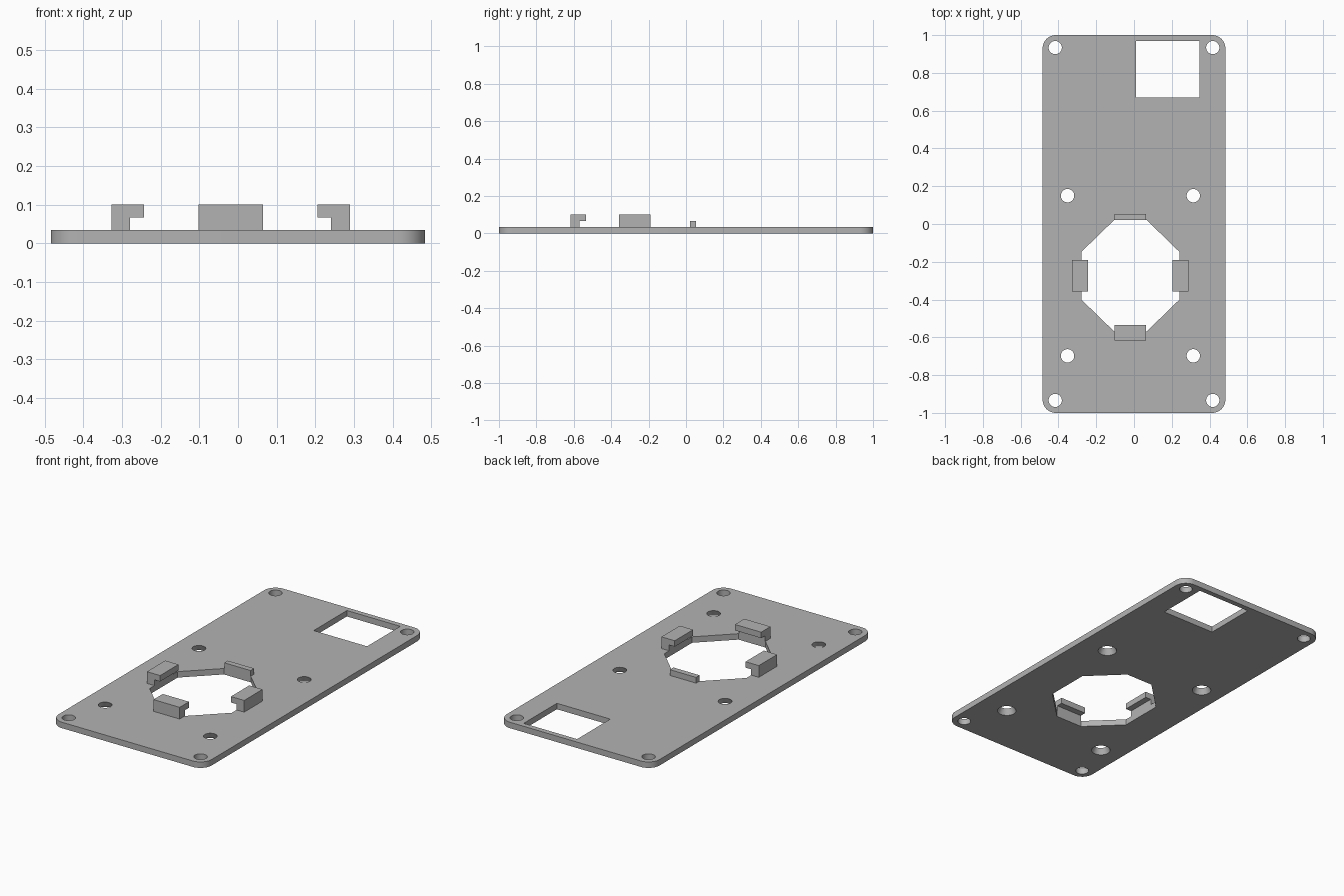
import bpy, bmesh
from math import radians, sin, cos

if "Cube" in bpy.data.objects:
    bpy.data.objects.remove(bpy.data.objects["Cube"], do_unlink=True)

grey = bpy.data.materials.new("plain grey")
grey.use_nodes = True
grey.diffuse_color = (0.45, 0.45, 0.45, 1)
grey.node_tree.nodes["Principled BSDF"].inputs["Base Color"].default_value = grey.diffuse_color

THICK, LEDGE, TOP = 0.034, 0.067, 0.101
HALF_W, HALF_L, CORNER = 0.484, 1.0, 0.07


def loft(name, lower, upper):
    """Closed solid between two matching rings of points."""
    bm = bmesh.new()
    a = [bm.verts.new(p) for p in lower]
    b = [bm.verts.new(p) for p in upper]
    bm.faces.new(a)
    bm.faces.new(b)
    for i in range(len(a)):
        j = (i + 1) % len(a)
        bm.faces.new((a[i], a[j], b[j], b[i]))
    bmesh.ops.recalc_face_normals(bm, faces=bm.faces[:])
    mesh = bpy.data.meshes.new(name)
    bm.to_mesh(mesh)
    bm.free()
    mesh.materials.append(grey)
    obj = bpy.data.objects.new(name, mesh)
    bpy.context.collection.objects.link(obj)
    return obj


def prism(name, outline, z0, z1):
    return loft(name, [(x, y, z0) for x, y in outline], [(x, y, z1) for x, y in outline])


def rect(x0, x1, y0, y1):
    return [(x0, y0), (x1, y0), (x1, y1), (x0, y1)]


def ring(x, y, r, z, n=32):
    return [(x + r * cos(radians(360 * i / n)), y + r * sin(radians(360 * i / n)), z) for i in range(n)]


# Base plate with rounded corners
outline = []
for k, (sx, sy) in enumerate([(1, 1), (-1, 1), (-1, -1), (1, -1)]):
    for i in range(13):
        a = radians(90 * k + 7.5 * i)
        outline.append((sx * (HALF_W - CORNER) + CORNER * cos(a),
                        sy * (HALF_L - CORNER) + CORNER * sin(a)))
plate = prism("base_plate", outline, 0, THICK)

# Cutters: eight-sided opening, rectangular window, corner holes, tapered holes
cx, cy = -0.019, -0.274
hx, hy, fx, fy = 0.26, 0.296, 0.085, 0.126
octagon = [(cx + x, cy + y) for x, y in [(hx, -fy), (hx, fy), (fx, hy), (-fx, hy),
                                         (-hx, fy), (-hx, -fy), (-fx, -hy), (fx, -hy)]]
cutters = [prism("opening_cutter", octagon, -0.1, 0.1),
           prism("window_cutter", rect(0.01, 0.348, 0.67, 0.97), -0.1, 0.1)]
for sx in (-1, 1):
    for sy in (-1, 1):
        x, y = sx * 0.417, sy * 0.934
        cutters.append(loft("corner_hole_cutter", ring(x, y, 0.035, -0.1), ring(x, y, 0.035, 0.1)))
        x, y = cx + sx * 0.333, cy + sy * 0.424
        cutters.append(loft("tapered_hole_cutter", ring(x, y, 0.058, -THICK / 2),
                            ring(x, y, 0.028, THICK * 1.5)))

for c in cutters:
    c.hide_render = True
    mod = plate.modifiers.new("cut", "BOOLEAN")
    mod.operation, mod.solver, mod.object = "DIFFERENCE", "EXACT", c
bpy.context.view_layer.update()
cut_mesh = bpy.data.meshes.new_from_object(plate.evaluated_get(bpy.context.evaluated_depsgraph_get()))
plate.modifiers.clear()
plate.data = cut_mesh
for c in cutters:
    bpy.data.objects.remove(c, do_unlink=True)

# Hooked clips: an L profile reaching inward, swept along the edge of the opening
REACH, WALL, HALF = 0.036, 0.048, 0.083
profile = [(WALL, THICK), (0, THICK), (0, LEDGE), (-REACH, LEDGE), (-REACH, TOP), (WALL, TOP)]


def clip(name, place):
    return loft(name, [place(d, -HALF) + (z,) for d, z in profile],
                [place(d, HALF) + (z,) for d, z in profile])


clips = [clip("left_clip", lambda d, t: (cx + hx + d, cy + t)),
         clip("right_clip", lambda d, t: (cx - hx - d, cy + t)),
         clip("front_clip", lambda d, t: (cx + t, cy - hy - d))]

# Low stop at the back of the opening
stop = prism("back_stop", rect(cx - HALF, cx + HALF, cy + hy, cy + hy + 0.032), THICK, LEDGE)

# Smooth the round walls, keep every edge sharp
bpy.ops.object.select_all(action="DESELECT")
plate.select_set(True)
bpy.context.view_layer.objects.active = plate
bpy.ops.object.shade_smooth_by_angle(angle=radians(30))
